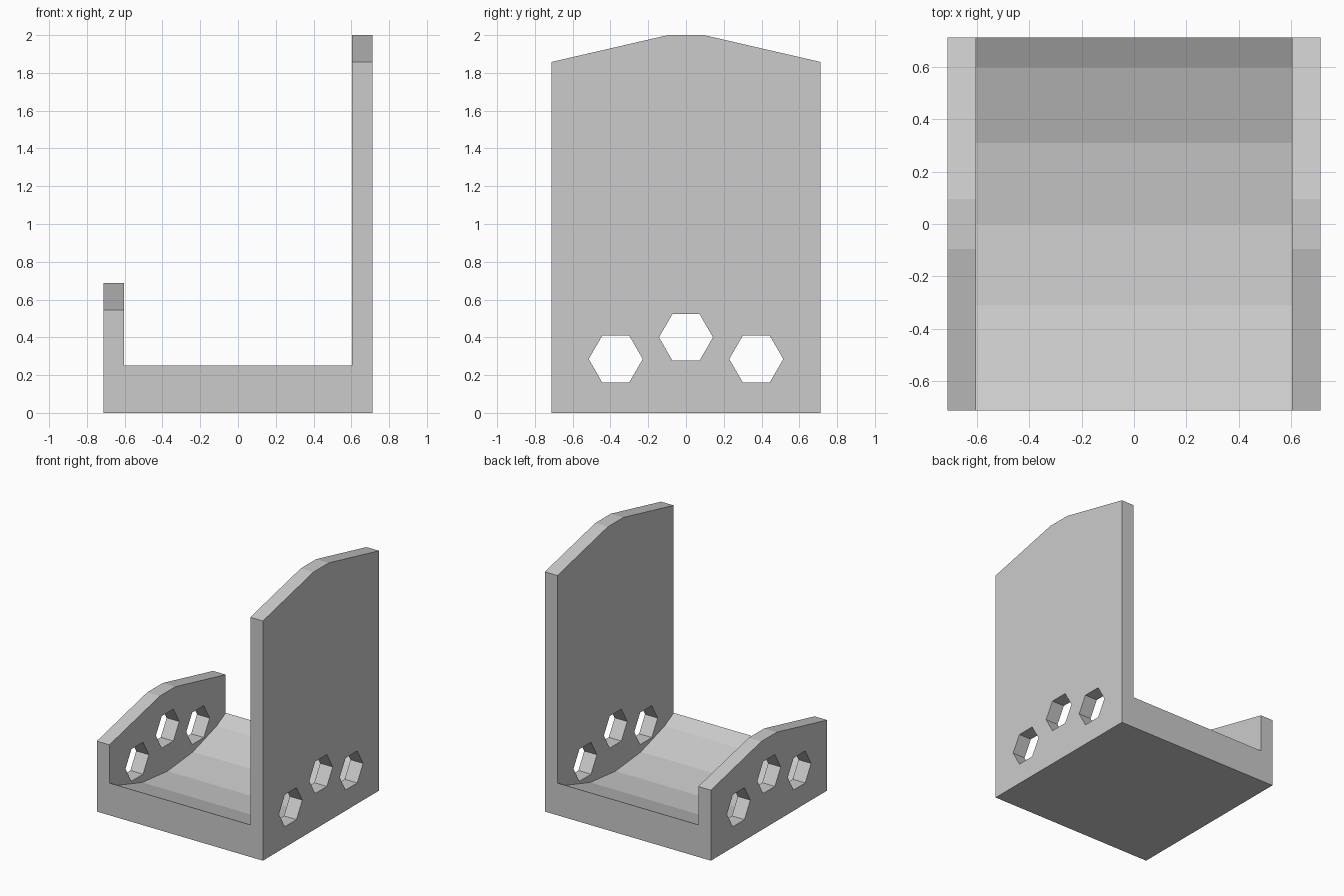
import bpy, bmesh, math

if "Cube" in bpy.data.objects:
    bpy.data.objects.remove(bpy.data.objects["Cube"])

grey = bpy.data.materials.new("light grey")
grey.diffuse_color = (0.6, 0.6, 0.6, 1)
grey.use_nodes = True
grey.node_tree.nodes["Principled BSDF"].inputs["Base Color"].default_value = grey.diffuse_color

HALF = 0.712    # half of the square footprint
INNER = 0.604   # inner face of the side walls


def slab(name, x0, x1, loops):
    """Extrude a (y, z) outline, plus any hole loops, from x0 to x1."""
    curve = bpy.data.curves.new(name + "_profile", 'CURVE')
    curve.dimensions = '2D'
    curve.fill_mode = 'BOTH'
    curve.extrude = (x1 - x0) / 2
    for pts in loops:
        s = curve.splines.new('POLY')
        s.points.add(len(pts) - 1)
        for p, (y, z) in zip(s.points, pts):
            p.co = (y, z, 0, 1)
        s.use_cyclic_u = True
    helper = bpy.data.objects.new(name + "_profile", curve)
    bpy.context.collection.objects.link(helper)
    deps = bpy.context.evaluated_depsgraph_get()
    mesh = bpy.data.meshes.new_from_object(helper.evaluated_get(deps))
    bpy.data.objects.remove(helper)

    # Stand the profile up: local (x, y, z) becomes (y, z, x)
    bm = bmesh.new()
    bm.from_mesh(mesh)
    for v in bm.verts:
        a, b, c = v.co
        v.co = (c + (x0 + x1) / 2, a, b)
    bmesh.ops.remove_doubles(bm, verts=bm.verts, dist=1e-4)
    bmesh.ops.recalc_face_normals(bm, faces=bm.faces)
    for f in bm.faces:
        f.smooth = False
        f.material_index = 0
    bm.to_mesh(mesh)
    bm.free()
    mesh.materials.clear()
    mesh.materials.append(grey)
    obj = bpy.data.objects.new(name, mesh)
    bpy.context.collection.objects.link(obj)
    return obj


def hexagon(y, z, r=0.143):
    return [(y + r * math.cos(i * math.pi / 3), z + r * math.sin(i * math.pi / 3))
            for i in range(6)]


def wall(name, x0, x1, top):
    """Side wall with a chamfered top and three hexagonal holes."""
    shoulder = top - 0.142
    outline = [(-HALF, 0), (HALF, 0), (HALF, shoulder), (0.095, top),
               (-0.095, top), (-HALF, shoulder)]
    holes = [hexagon(-0.372, 0.285), hexagon(0, 0.4), hexagon(0.372, 0.285)]
    return slab(name, x0, x1, [outline] + holes)


# Base with a faceted hollow on top
half_hollow = [(HALF, 0.25), (0.6, 0.19), (0.31, 0.101)]
hollow = half_hollow + [(0, 0.07)] + [(-y, z) for y, z in reversed(half_hollow)]
slab("base", -INNER, INNER, [[(-HALF, 0), (HALF, 0)] + hollow])

# Low left wall and tall right wall
wall("low_wall", -HALF, -INNER, 0.688)
wall("tall_wall", INNER, HALF, 2.0)
